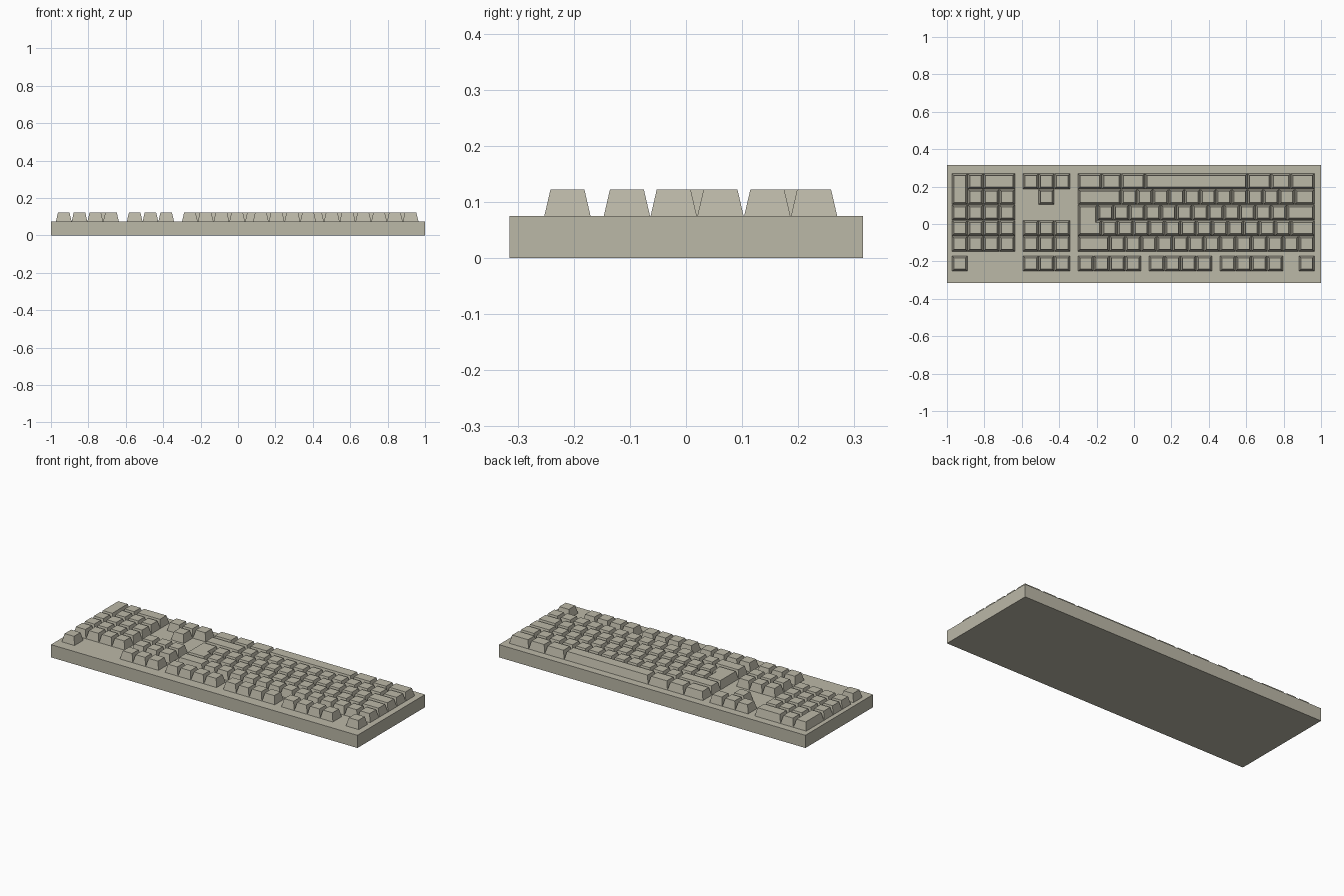
import bpy, bmesh

if "Cube" in bpy.data.objects:
    bpy.data.objects.remove(bpy.data.objects["Cube"])

PX, PY = 0.0843, 0.0834        # key pitch across and along
X0 = 0.965                     # first key edge (layout runs towards -x)
Z0, Z1 = 0.075, 0.122          # deck height, key top height
GAP, TAPER = 0.0006, 0.0115
ROW_Y = [-0.253, -0.147, -0.147 + PY, -0.147 + 2 * PY, -0.147 + 3 * PY, -0.147 + 4 * PY]

mat = bpy.data.materials.new("warm grey plastic")
mat.diffuse_color = (0.50, 0.48, 0.39, 1)
mat.use_nodes = True
mat.node_tree.nodes["Principled BSDF"].inputs["Base Color"].default_value = mat.diffuse_color


def finish(bm, name):
    bmesh.ops.recalc_face_normals(bm, faces=bm.faces[:])
    me = bpy.data.meshes.new(name)
    bm.to_mesh(me)
    bm.free()
    me.materials.append(mat)
    ob = bpy.data.objects.new(name, me)
    bpy.context.collection.objects.link(ob)
    return ob


def loft(bm, low, high, z0, z1):
    """Close a solid between two matching outlines."""
    a = [bm.verts.new((x, y, z0)) for x, y in low]
    b = [bm.verts.new((x, y, z1)) for x, y in high]
    n = len(a)
    bm.faces.new(a[::-1])
    bm.faces.new(b)
    for i in range(n):
        j = (i + 1) % n
        bm.faces.new((a[i], a[j], b[j], b[i]))


def rect(xa, xb, ya, yb, d):
    return [(xa + d, ya + d), (xb - d, ya + d), (xb - d, yb - d), (xa + d, yb - d)]


def key(bm, u, row, w=1, h=1):
    """Tapered key cap at unit column u, w units wide and h rows deep."""
    xb, ya = X0 - u * PX, ROW_Y[row]
    xa, yb = xb - w * PX, ya + h * PY
    loft(bm, rect(xa, xb, ya, yb, GAP), rect(xa, xb, ya, yb, TAPER), Z0, Z1)


def key_row(bm, row, start, widths):
    u = start
    for w in widths:
        key(bm, u, row, w)
        u += w


# Case
bm = bmesh.new()
body = rect(-1, 1, -0.315, 0.315, 0)
loft(bm, body, body, 0, Z0)
finish(bm, "case")

# Function keys
bm = bmesh.new()
key(bm, 0, 0)
for start in (2, 6.5, 11):
    key_row(bm, 0, start, [1] * 4)
finish(bm, "function_keys")

# Main typing block
bm = bmesh.new()
key_row(bm, 1, 0, [1] * 13 + [2])
key_row(bm, 2, 0, [1.5] + [1] * 12)
key_row(bm, 3, 0, [1.75] + [1] * 12)
key_row(bm, 4, 0, [1.25] + [1] * 11 + [2.75])
key_row(bm, 5, 0, [1.5, 1.25, 1.5, 6.5, 1.5, 1.25, 1.5])
finish(bm, "typing_keys")


# L-shaped return key
def return_outline(d):
    xa = X0 - 15 * PX + d
    x1, x2 = X0 - 13.75 * PX - d, X0 - 13.5 * PX - d
    y0, y1, y2 = ROW_Y[2] + d, ROW_Y[3] - d, ROW_Y[4] - d
    return [(xa, y0), (x2, y0), (x2, y1), (x1, y1), (x1, y2), (xa, y2)]


bm = bmesh.new()
loft(bm, return_outline(GAP), return_outline(TAPER), Z0, Z1)
finish(bm, "return_key")

# Navigation and arrow keys
bm = bmesh.new()
for row in (0, 1, 2, 5):
    key_row(bm, row, 15.5, [1] * 3)
key(bm, 16.5, 4)
finish(bm, "navigation_keys")

# Number pad
bm = bmesh.new()
key(bm, 22, 0)
for row in (1, 2, 3):
    key_row(bm, row, 19, [1] * 4)
key_row(bm, 4, 19, [1] * 3)
key_row(bm, 5, 19, [2, 1])
key(bm, 22, 4, 1, 2)
finish(bm, "number_pad_keys")
